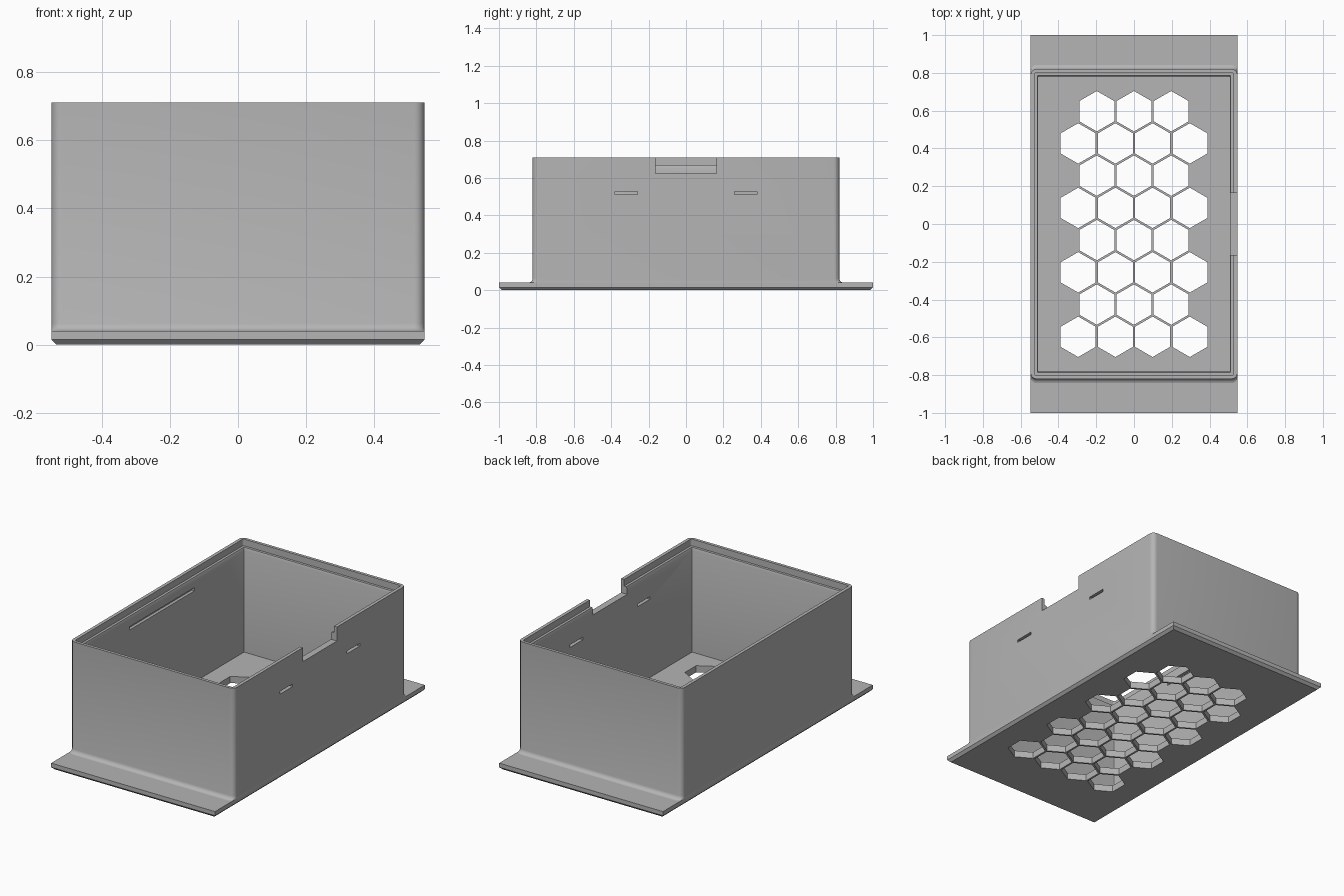
import bpy, bmesh, math
from mathutils import Matrix

default = bpy.data.objects.get("Cube")
if default:
    bpy.data.objects.remove(default, do_unlink=True)

# Single plain grey material
grey = bpy.data.materials.new("plain_grey")
grey.use_nodes = True
colour = (0.46, 0.46, 0.46, 1)
grey.diffuse_color = colour
grey.node_tree.nodes["Principled BSDF"].inputs["Base Color"].default_value = colour


def make_object(name, bm):
    bmesh.ops.recalc_face_normals(bm, faces=bm.faces)
    mesh = bpy.data.meshes.new(name)
    bm.to_mesh(mesh)
    bm.free()
    mesh.materials.append(grey)
    obj = bpy.data.objects.new(name, mesh)
    bpy.context.collection.objects.link(obj)
    return obj


def rounded_ring(bm, hx, hy, r, z, steps=6):
    """Loop of vertices around a rectangle with rounded corners."""
    verts = []
    for quarter, (sx, sy) in enumerate([(1, 1), (-1, 1), (-1, -1), (1, -1)]):
        for i in range(steps + 1):
            a = math.pi / 2 * (quarter + i / steps)
            verts.append(bm.verts.new((sx * (hx - r) + r * math.cos(a),
                                       sy * (hy - r) + r * math.sin(a), z)))
    return verts


def bridge(bm, a, b):
    n = len(a)
    for i in range(n):
        j = (i + 1) % n
        bm.faces.new((a[i], a[j], b[j], b[i]))


def add_box(bm, x, y, z):
    """Box from (min, max) ranges on each axis."""
    size = [hi - lo for lo, hi in (x, y, z)]
    mid = [(hi + lo) / 2 for lo, hi in (x, y, z)]
    bmesh.ops.create_cube(bm, size=1, matrix=Matrix.Translation(mid) @ Matrix.Diagonal((*size, 1)))


def cut(obj, cutter):
    """Subtract the cutter, then discard it."""
    cutter.hide_render = True
    mod = obj.modifiers.new("cut", 'BOOLEAN')
    mod.operation = 'DIFFERENCE'
    mod.solver = 'EXACT'
    mod.object = cutter
    bpy.ops.object.select_all(action='DESELECT')
    obj.select_set(True)
    bpy.context.view_layer.objects.active = obj
    bpy.ops.object.modifier_apply(modifier=mod.name)
    bpy.data.objects.remove(cutter, do_unlink=True)
    bpy.ops.object.shade_smooth_by_angle(angle=math.radians(32))


HX, HY, FLOOR, TOP = 0.547, 0.82, 0.04, 0.71

# Base plate with a chamfered underside
bm = bmesh.new()
loops = []
for inset, z in [(0.015, 0), (0, 0.015), (0, FLOOR)]:
    x, y = HX - inset, 1 - inset
    loops.append([bm.verts.new((sx * x, sy * y, z))
                  for sx, sy in [(1, 1), (-1, 1), (-1, -1), (1, -1)]])
for a, b in zip(loops, loops[1:]):
    bridge(bm, a, b)
bm.faces.new(loops[0])
bm.faces.new(loops[-1])
base_plate = make_object("base_plate", bm)

# Honeycomb of vent holes, alternating rows of three and four
bm = bmesh.new()
PITCH, RADIUS = 0.197, 0.107
for row in range(8):
    count = 3 + row % 2
    for col in range(count):
        pos = ((col - (count - 1) / 2) * PITCH, (3.5 - row) * PITCH * math.sqrt(3) / 2, 0.02)
        bmesh.ops.create_cone(bm, cap_ends=True, segments=6, radius1=RADIUS, radius2=RADIUS, depth=0.2,
                              matrix=Matrix.Translation(pos) @ Matrix.Rotation(math.pi / 6, 4, 'Z')
                              @ Matrix.Rotation(0 if row < 0 else math.pi / 3, 4, 'Z'))
# Turn the cells point-up if the primitive placed flats towards y
if abs(max(v.co.y for v in bm.verts) - (3.5 * PITCH * math.sqrt(3) / 2 + RADIUS)) > 0.005:
    bmesh.ops.rotate(bm, verts=bm.verts, cent=(0, 0, 0), matrix=Matrix.Identity(3))
    for island in [bm.verts[i:i + 12] for i in range(0, len(bm.verts), 12)]:
        centre = sum((v.co for v in island), island[0].co * 0) / 12
        bmesh.ops.rotate(bm, verts=island, cent=centre, matrix=Matrix.Rotation(math.pi / 6, 3, 'Z'))
cut(base_plate, make_object("vent_cutter", bm))

# Box walls: flared foot, outer face, rim, inner ledge, inner face
bm = bmesh.new()
profile = [(HX, HY + 0.022, 0.03, FLOOR), (HX, HY + 0.012, 0.03, 0.043),
           (HX, HY + 0.004, 0.03, 0.05), (HX, HY, 0.03, 0.062), (HX, HY, 0.03, TOP),
           (0.527, 0.802, 0.01, TOP), (0.527, 0.802, 0.01, 0.67),
           (0.512, 0.787, 0.004, 0.67), (0.507, 0.782, 0.004, 0.655),
           (0.507, 0.782, 0.004, FLOOR)]
rings = [rounded_ring(bm, *p) for p in profile]
for a, b in zip(rings, rings[1:] + rings[:1]):
    bridge(bm, a, b)
box_walls = make_object("box_walls", bm)

# Rim notch, two side slots and the long inner groove
bm = bmesh.new()
add_box(bm, (0.45, 0.6), (-0.163, 0.163), (0.625, 0.8))
for side in (-1, 1):
    add_box(bm, (0.45, 0.6), sorted((side * 0.26, side * 0.38)), (0.512, 0.528))
add_box(bm, (-0.525, -0.48), (-0.31, 0.31), (0.59, 0.61))
cut(box_walls, make_object("wall_cutter", bm))
